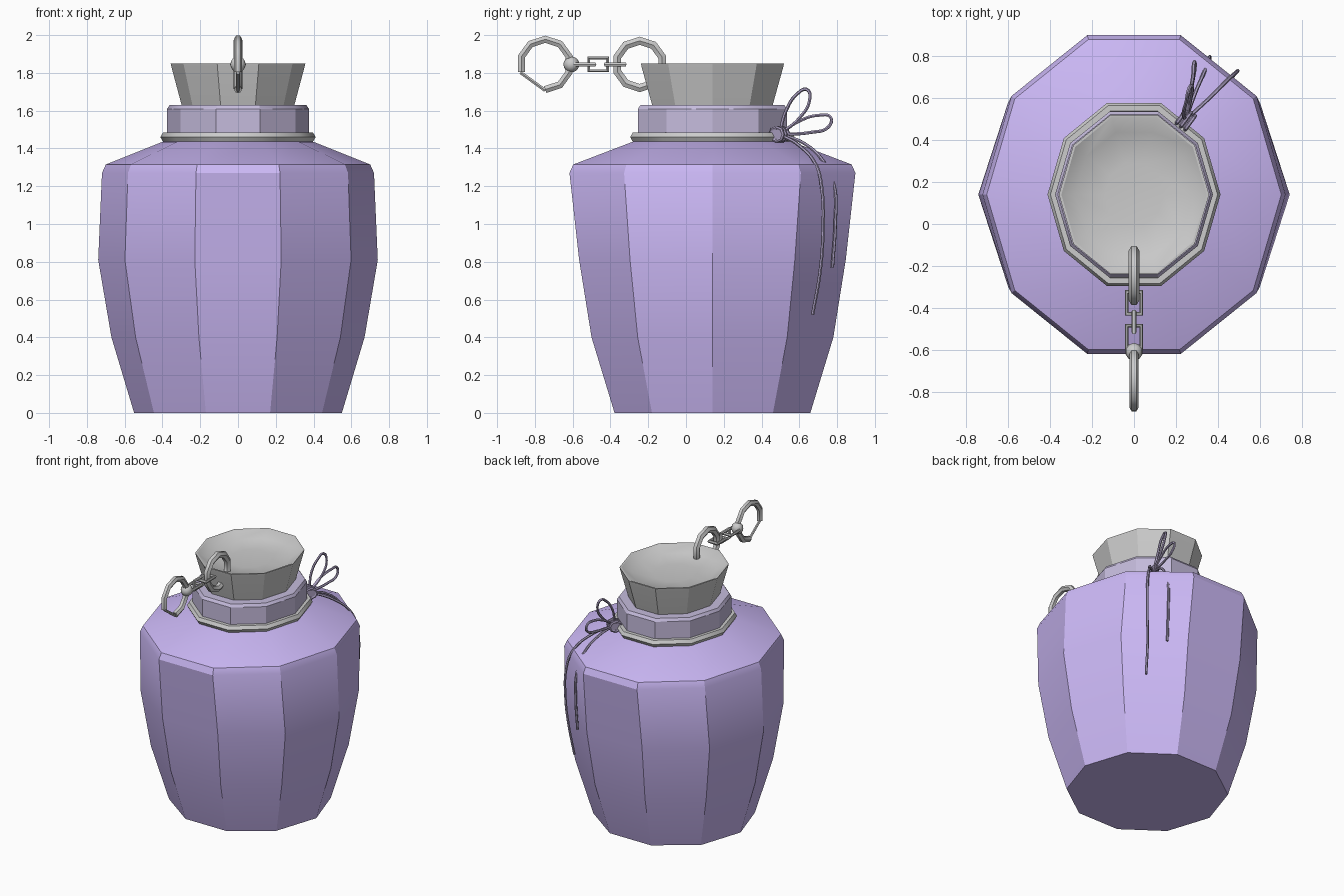
import bpy, bmesh, math
from mathutils import Vector

if "Cube" in bpy.data.objects:
    bpy.data.objects.remove(bpy.data.objects["Cube"])

CY = 0.14      # jar axis sits behind the origin because the chain hangs in front
SIDES = 10


def material(name, rgb):
    m = bpy.data.materials.new(name)
    m.diffuse_color = (*rgb, 1)
    m.use_nodes = True
    m.node_tree.nodes["Principled BSDF"].inputs["Base Color"].default_value = m.diffuse_color
    return m


def finish(ob, mat=None, angle=30):
    if mat:
        ob.data.materials.append(mat)
    bpy.ops.object.select_all(action='DESELECT')
    ob.select_set(True)
    bpy.context.view_layer.objects.active = ob
    bpy.ops.object.shade_smooth_by_angle(angle=math.radians(angle))
    return ob


def lathe(name, profile, mat=None):
    """Ten-sided closed solid from (x radius, y radius, z) rings, bottom to top."""
    bm = bmesh.new()
    rings = []
    for rx, ry, z in profile:
        rings.append([bm.verts.new((rx * math.cos(a), CY + ry * math.sin(a), z))
                      for a in (math.tau * i / SIDES for i in range(SIDES))])
    for lo, hi in zip(rings, rings[1:]):
        for i in range(SIDES):
            j = (i + 1) % SIDES
            bm.faces.new((lo[i], lo[j], hi[j], hi[i]))
    bm.faces.new(rings[0][::-1])
    bm.faces.new(rings[-1])
    me = bpy.data.meshes.new(name)
    bm.to_mesh(me)
    bm.free()
    ob = bpy.data.objects.new(name, me)
    bpy.context.collection.objects.link(ob)
    return finish(ob, mat)


def tube(name, pts, radius, mat=None, closed=False, smooth=False, res=1):
    """Round bar along points; smooth=True curves through them."""
    cu = bpy.data.curves.new(name, 'CURVE')
    cu.dimensions = '3D'
    cu.bevel_depth = radius
    cu.bevel_resolution = res
    cu.use_fill_caps = True
    cu.resolution_u = 6
    sp = cu.splines.new('BEZIER' if smooth else 'POLY')
    target = sp.bezier_points if smooth else sp.points
    target.add(len(pts) - 1)
    for p, co in zip(target, pts):
        if smooth:
            p.co = co
            p.handle_left_type = p.handle_right_type = 'AUTO'
        else:
            p.co = (*co, 1)
    sp.use_cyclic_u = closed
    ob = bpy.data.objects.new(name, cu)
    bpy.context.collection.objects.link(ob)
    bpy.ops.object.select_all(action='DESELECT')
    ob.select_set(True)
    bpy.context.view_layer.objects.active = ob
    bpy.ops.object.convert(target='MESH')
    return finish(bpy.context.object, mat, 40)


purple = material("purple_glaze", (0.60, 0.48, 0.92))
lavender = material("neck_lavender", (0.56, 0.50, 0.72))
cord = material("cord_purple", (0.42, 0.36, 0.55))

# Jar body: round below, slightly deeper than wide at the shoulder
lathe("jar_body", [(0.55, 0.545, 0), (0.67, 0.673, 0.40), (0.74, 0.742, 0.81),
                   (0.72, 0.796, 1.27), (0.70, 0.775, 1.315),
                   (0.40, 0.445, 1.435), (0.36, 0.40, 1.44)], purple)

# Neck with chamfered lip
lathe("jar_neck", [(0.375, 0.415, 1.42), (0.375, 0.415, 1.61),
                   (0.362, 0.40, 1.63), (0.30, 0.33, 1.63),
                   (0.29, 0.32, 1.60)], lavender)

# Flared stopper with a shallow dished top
lathe("stopper", [(0.28, 0.315, 1.56), (0.352, 0.394, 1.83), (0.357, 0.398, 1.85),
                  (0.345, 0.385, 1.85), (0.28, 0.31, 1.81), (0.14, 0.155, 1.795)])

# Metal collar at the foot of the neck
tube("neck_collar", [(0.383 * math.cos(a), CY + 0.43 * math.sin(a), 1.46)
                     for a in (math.tau * i / SIDES for i in range(SIDES))],
     0.028, closed=True)


# Chain rings, in the side plane
def ring_points(cy, r, start=90, steps=10):
    return [(0, cy + r * math.cos(a), 1.845 + r * math.sin(a))
            for a in (math.radians(start + 36 * i) for i in range(steps))]


tube("stopper_ring", ring_points(-0.245, 0.125), 0.025, closed=True)
tube("clasp_ring", ring_points(-0.745, 0.133, 270, 9), 0.022)
clasp = ring_points(-0.745, 0.138)
tube("clasp_gate", [clasp[3], clasp[5]], 0.010)

# Ball joint on the clasp
bpy.ops.mesh.primitive_uv_sphere_add(segments=10, ring_count=8, radius=0.042,
                                     location=(0, -0.607, 1.845))
bpy.context.object.name = "clasp_ball"
finish(bpy.context.object, None, 50)

# Three rectangular links, alternately flat and upright
for n, (mid, half, upright) in enumerate([(-0.375, 0.052, False), (-0.465, 0.05, True),
                                          (-0.535, 0.052, False)]):
    pts = []
    for s, t in ((-1, -1), (1, -1), (1, 1), (-1, 1)):
        y, w = mid + s * half, t * 0.034
        pts.append((0, y, 1.845 + w) if upright else (w, y, 1.845))
    tube(f"chain_link_{n + 1}", pts, 0.012, closed=True)

# Cord knot at the back right of the neck
KNOT = Vector((0.245, 0.495, 1.475))
out = Vector((0.588, 0.809, 0))
side = Vector((-0.809, 0.588, 0))
up = Vector((0, 0, 1))
bpy.ops.mesh.primitive_cube_add(size=1, location=KNOT, rotation=(0, 0, math.radians(54)))
knot = bpy.context.object
knot.name = "cord_knot"
knot.scale = (0.07, 0.06, 0.05)
bev = knot.modifiers.new("round", 'BEVEL')
bev.width = 0.012
bev.segments = 2
finish(knot, cord)
for n, off in enumerate((-0.025, 0, 0.025)):
    pts = [KNOT + side * off + out * 0.042 * math.cos(a) + up * 0.036 * math.sin(a)
           for a in (math.tau * i / 8 for i in range(8))]
    tube(f"knot_wrap_{n + 1}", pts, 0.010, cord, closed=True)

# Bow loops and hanging tails
K = tuple(KNOT)
strands = {
    "bow_loop_upper": [K, (0.235, 0.53, 1.60), (0.25, 0.59, 1.69), (0.26, 0.64, 1.712),
                       (0.275, 0.655, 1.66), (0.27, 0.60, 1.56), K],
    "bow_loop_lower": [K, (0.26, 0.60, 1.545), (0.28, 0.70, 1.575), (0.285, 0.765, 1.565),
                       (0.29, 0.755, 1.515), (0.275, 0.66, 1.485), K],
    "tail_long": [K, (0.36, 0.60, 1.415), (0.45, 0.69, 1.31), (0.485, 0.72, 1.18),
                  (0.49, 0.725, 0.95), (0.475, 0.71, 0.75), (0.455, 0.67, 0.52)],
    "tail_short": [K, (0.29, 0.62, 1.43), (0.335, 0.725, 1.335), (0.355, 0.785, 1.20),
                   (0.36, 0.79, 1.00), (0.355, 0.775, 0.77)],
}
for name, pts in strands.items():
    tube(name, pts, 0.009, cord, smooth=True)
